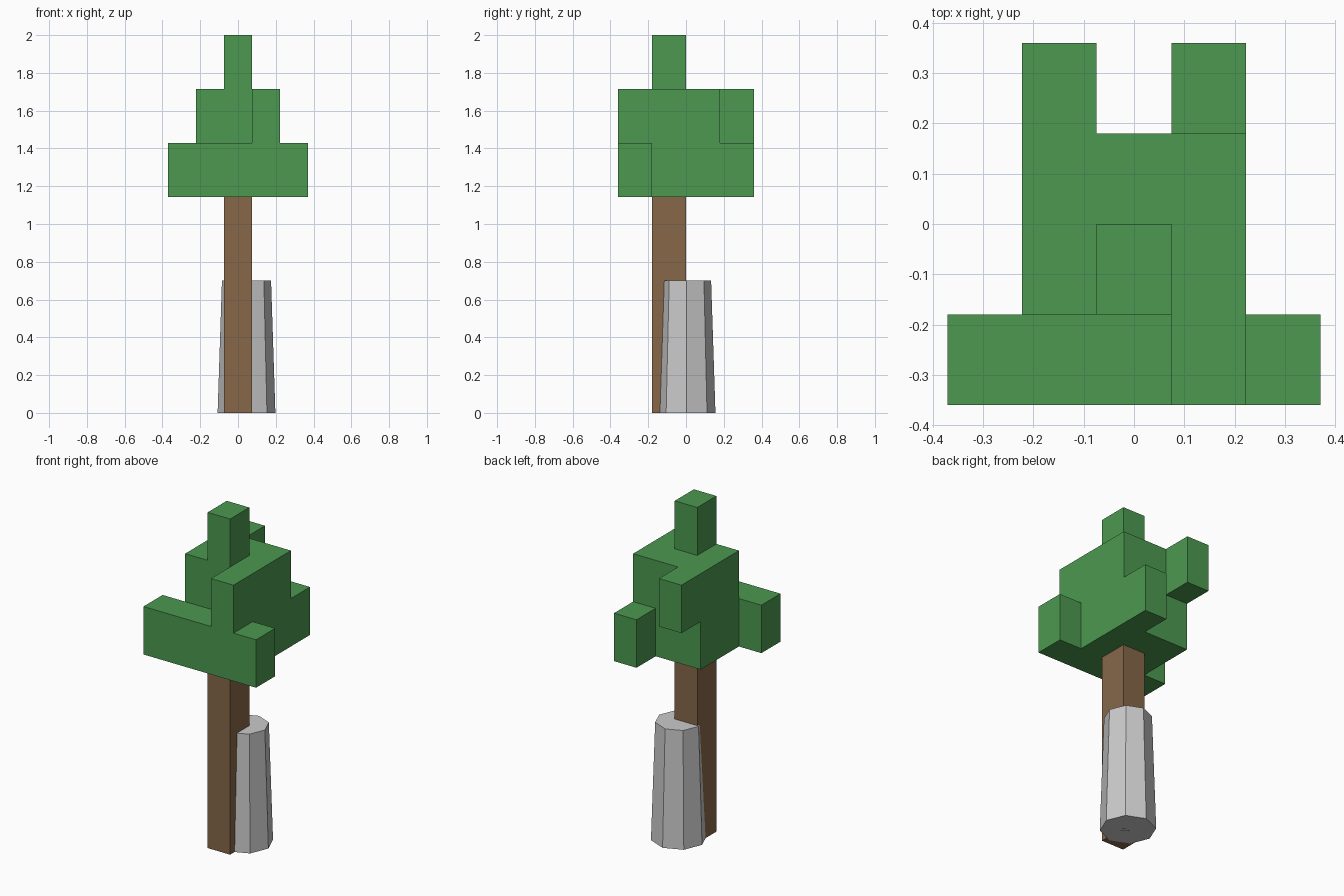
import bpy
import bmesh
from math import pi
from mathutils import Matrix, Vector

cube = bpy.data.objects.get("Cube")
if cube:
    bpy.data.objects.remove(cube, do_unlink=True)

# Block grid: five across, four deep, seven high
COUNT = Vector((5, 4, 7))
CELL = Vector((0.1484, 0.18, 2 / 7))


def make_material(name, rgb):
    mat = bpy.data.materials.new(name)
    mat.use_nodes = True
    mat.diffuse_color = (*rgb, 1)
    mat.node_tree.nodes["Principled BSDF"].inputs["Base Color"].default_value = (*rgb, 1)
    return mat


def finish(name, bm, mat):
    bmesh.ops.recalc_face_normals(bm, faces=bm.faces)
    mesh = bpy.data.meshes.new(name)
    bm.to_mesh(mesh)
    bm.free()
    mesh.materials.append(mat)
    obj = bpy.data.objects.new(name, mesh)
    bpy.context.collection.objects.link(obj)
    return obj


def corner(p):
    return ((p[0] - COUNT.x / 2) * CELL.x, (p[1] - COUNT.y / 2) * CELL.y, p[2] * CELL.z)


def block_shape(name, cells, mat):
    """Join grid cells into one shell, keeping only the outer faces."""
    bm = bmesh.new()
    for cell in cells:
        for axis in range(3):
            u, v = (axis + 1) % 3, (axis + 2) % 3
            for side in (0, 1):
                near = list(cell)
                near[axis] += 2 * side - 1
                if tuple(near) in cells:
                    continue
                ring = []
                for du, dv in ((0, 0), (1, 0), (1, 1), (0, 1)):
                    p = list(cell)
                    p[axis] += side
                    p[u] += du
                    p[v] += dv
                    ring.append(bm.verts.new(corner(p)))
                bm.faces.new(ring if side else ring[::-1])
    bmesh.ops.remove_doubles(bm, verts=bm.verts, dist=0.001)
    bmesh.ops.dissolve_limit(bm, angle_limit=0.01, verts=bm.verts, edges=bm.edges)
    return finish(name, bm, mat)


leaf_green = make_material("leaf green", (0.072, 0.315, 0.080))
bark_brown = make_material("bark brown", (0.240, 0.136, 0.066))
stone_grey = make_material("stone grey", (0.59, 0.59, 0.59))

# Canopy: rows of each layer from front to back
layers = {
    4: ("#####", ".###.", ".###.", "...#."),
    5: ("...#.", ".###.", ".###.", ".#..."),
    6: (".....", "..#..", ".....", "....."),
}
canopy = {(x, y, z) for z, rows in layers.items()
          for y, row in enumerate(rows)
          for x, mark in enumerate(row) if mark == "#"}
block_shape("canopy", canopy, leaf_green)

# Trunk: a single column under the canopy
block_shape("trunk", {(2, 1, z) for z in range(4)}, bark_brown)

# Post: tapered eight-sided support against the trunk
height = 0.7
bm = bmesh.new()
bmesh.ops.create_cone(bm, cap_ends=True, segments=8, radius1=0.153, radius2=0.13,
                      depth=height)
bmesh.ops.rotate(bm, verts=bm.verts, matrix=Matrix.Rotation(pi / 2, 3, "Z"))
bmesh.ops.translate(bm, verts=bm.verts, vec=(0.045, 0.003, height / 2))
finish("support_post", bm, stone_grey)
